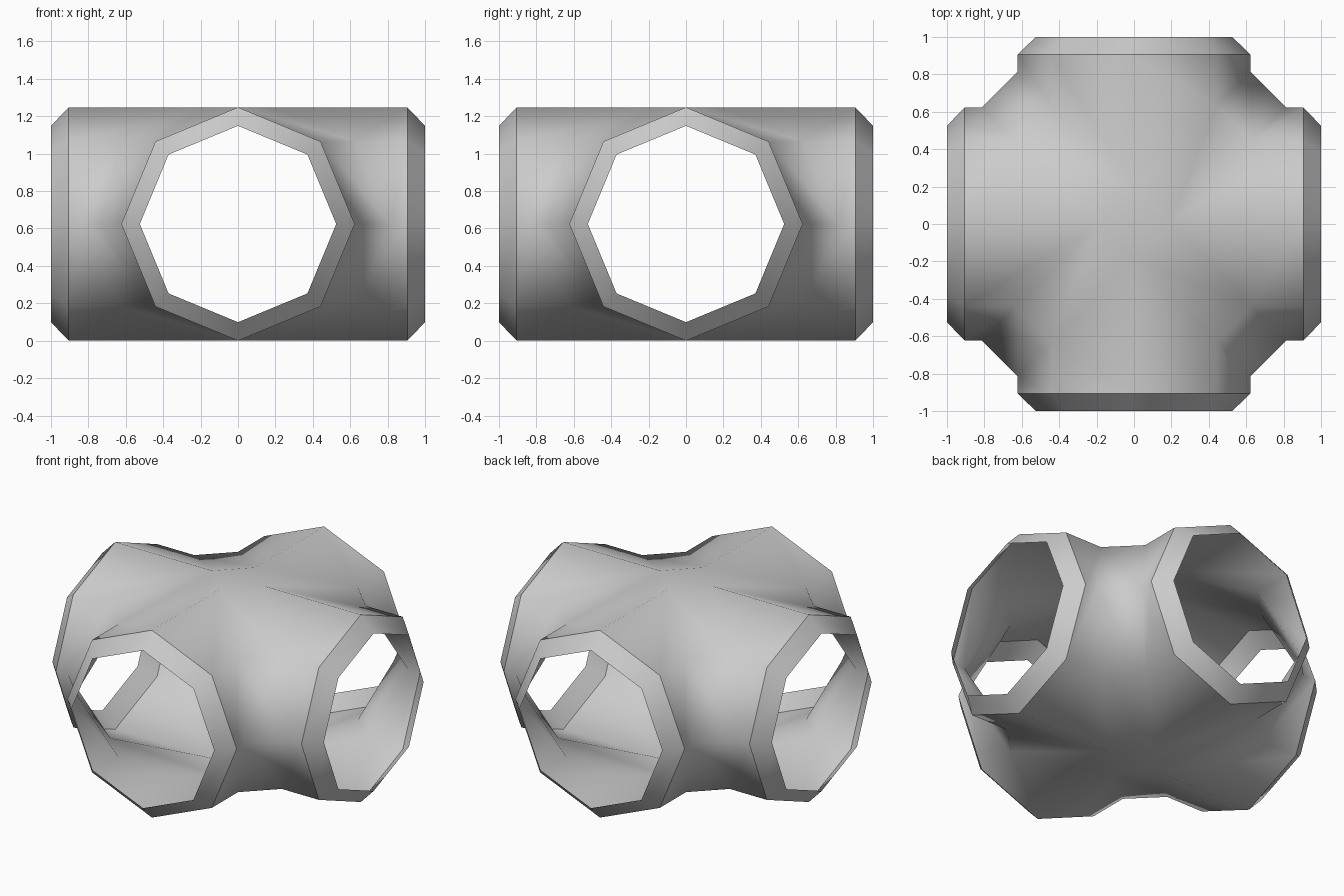
import bpy, bmesh, math
from mathutils import Matrix, Vector

if "Cube" in bpy.data.objects:
    bpy.data.objects.remove(bpy.data.objects["Cube"])

R, ZC = 0.624, 0.624          # octagon radius and axis height
LIP_R, LIP_X = 0.525, 0.905   # lip opening radius, where the lip taper starts
BEVEL = 0.19                  # chamfer width where arms meet
N = 8

bm = bmesh.new()


def ring(radius, x_of_y):
    """Octagon around the +x axis, first corner at the top."""
    pts = []
    for k in range(N):
        a = 2 * math.pi * k / N
        y = radius * math.sin(a)
        pts.append(Vector((x_of_y(y), y, ZC + radius * math.cos(a))))
    return pts


def face(pts):
    return bm.faces.new([bm.verts.new(p) for p in pts])


def bridge(a, b, rot):
    for k in range(N):
        j = (k + 1) % N
        face([rot @ p for p in (a[k], a[j], b[j], b[k])])


root = ring(R, lambda y: abs(y) + BEVEL)
end = ring(R, lambda y: LIP_X)
lip = ring(LIP_R, lambda y: 1.0)

for i in range(4):
    rot = Matrix.Rotation(i * math.pi / 2, 4, 'Z')
    # arm tube and tapered lip
    bridge(root, end, rot)
    bridge(end, lip, rot)
    # chamfer strip to the next arm
    near = root[:N // 2 + 1]
    far = [Vector((p.y, p.x, p.z)) for p in near]
    for k in range(N // 2):
        face([rot @ p for p in (near[k], near[k + 1], far[k + 1], far[k])])

# small diamond caps at the top and bottom of the crossing
for z in (0, 2 * ZC):
    face([Vector((BEVEL, 0, z)), Vector((0, BEVEL, z)),
          Vector((-BEVEL, 0, z)), Vector((0, -BEVEL, z))])

bmesh.ops.remove_doubles(bm, verts=bm.verts, dist=1e-4)
bmesh.ops.recalc_face_normals(bm, faces=bm.faces)
bm.normal_update()
top = max(bm.faces, key=lambda f: f.calc_center_median().z)
if top.normal.z < 0:
    bmesh.ops.reverse_faces(bm, faces=bm.faces)

# smooth body with crisp lip edges
for f in bm.faces:
    f.smooth = True
for e in bm.edges:
    if all(abs(max(abs(v.co.x), abs(v.co.y)) - LIP_X) < 1e-3 for v in e.verts):
        e.smooth = False

mesh = bpy.data.meshes.new("pipe_cross")
bm.to_mesh(mesh)
bm.free()
bpy.context.collection.objects.link(bpy.data.objects.new("pipe_cross", mesh))
